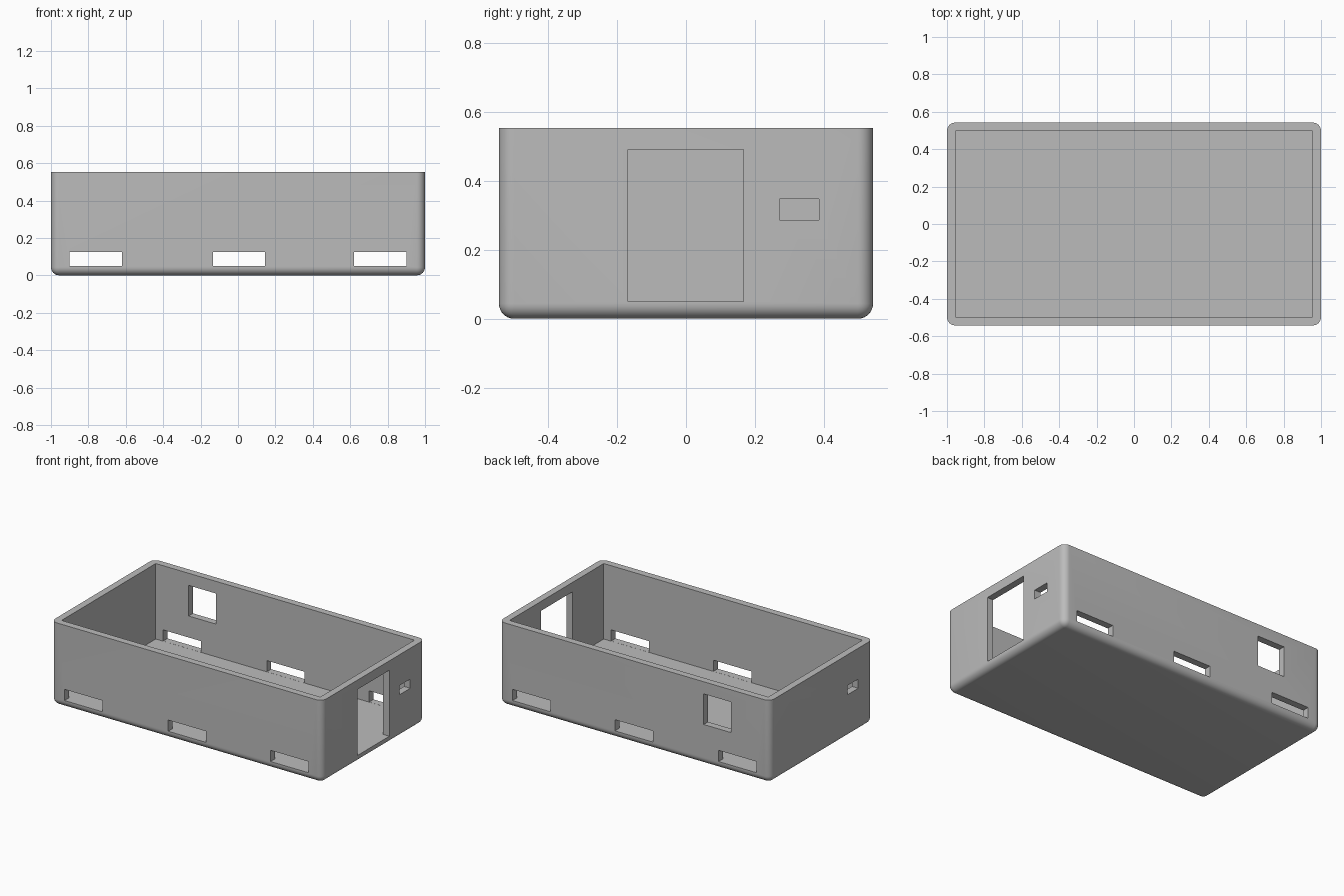
import bpy, bmesh, math
from mathutils import Vector

old = bpy.data.objects.get("Cube")
if old:
    bpy.data.objects.remove(old, do_unlink=True)

HX, HY, H = 1.0, 0.542, 0.553   # half length, half width, height
WALL, FLOOR, RADIUS = 0.046, 0.05, 0.044


def box(name, x, y, z, radius=0):
    """Box from (min, max) ranges; a radius rounds all edges but the top rim."""
    lo, hi = Vector((x[0], y[0], z[0])), Vector((x[1], y[1], z[1]))
    bm = bmesh.new()
    bmesh.ops.create_cube(bm, size=1)
    for v in bm.verts:
        v.co = (lo + hi) / 2 + Vector(a * b for a, b in zip(v.co, hi - lo))
    if radius:
        edges = [e for e in bm.edges if min(v.co.z for v in e.verts) < z[1] - 0.01]
        bmesh.ops.bevel(bm, geom=edges, offset=radius, segments=8,
                        profile=0.5, affect='EDGES')
    bmesh.ops.recalc_face_normals(bm, faces=bm.faces)
    mesh = bpy.data.meshes.new(name)
    bm.to_mesh(mesh)
    bm.free()
    obj = bpy.data.objects.new(name, mesh)
    bpy.context.collection.objects.link(obj)
    return obj


def cut(target, x, y, z):
    """Cut a box-shaped opening out of the target."""
    cutter = box("cutter", x, y, z)
    cutter.hide_render = True
    mod = target.modifiers.new("opening", 'BOOLEAN')
    mod.operation, mod.solver, mod.object = 'DIFFERENCE', 'EXACT', cutter
    bpy.context.view_layer.objects.active = target
    bpy.ops.object.modifier_apply(modifier=mod.name)
    bpy.data.objects.remove(cutter, do_unlink=True)


# Grey material
grey = bpy.data.materials.new("grey")
grey.use_nodes = True
grey.diffuse_color = (0.5, 0.5, 0.5, 1)
grey.node_tree.nodes["Principled BSDF"].inputs["Base Color"].default_value = (0.5, 0.5, 0.5, 1)

# Open tray with rounded sides and bottom
case = box("case_tray", (-HX, HX), (-HY, HY), (0, H), RADIUS)
ix, iy = HX - WALL, HY - WALL
cut(case, (-ix, ix), (-iy, iy), (FLOOR, H + 0.2))

# Low vent slots through the front and back walls
for x in ((-0.9, -0.62), (-0.135, 0.145), (0.62, 0.9)):
    cut(case, x, (-HY - 0.1, HY + 0.1), (FLOOR + 0.0005, 0.125))

# Square window in the back wall
cut(case, (-0.712, -0.51), (iy - 0.1, HY + 0.1), (0.268, 0.472))

# Tall opening in the left end, and a small port in each end
cut(case, (ix - 0.1, HX + 0.1), (-0.168, 0.166), (FLOOR + 0.0005, 0.49))
for s in (1, -1):
    xs = sorted((s * (ix - 0.1), s * (HX + 0.1)))
    ys = sorted((s * 0.271, s * 0.386))
    cut(case, xs, ys, (0.286, 0.347))

# Colour and shading
case.data.materials.clear()
case.data.materials.append(grey)
for o in bpy.context.selected_objects:
    o.select_set(False)
case.select_set(True)
bpy.context.view_layer.objects.active = case
bpy.ops.object.shade_smooth_by_angle(angle=math.radians(30))
